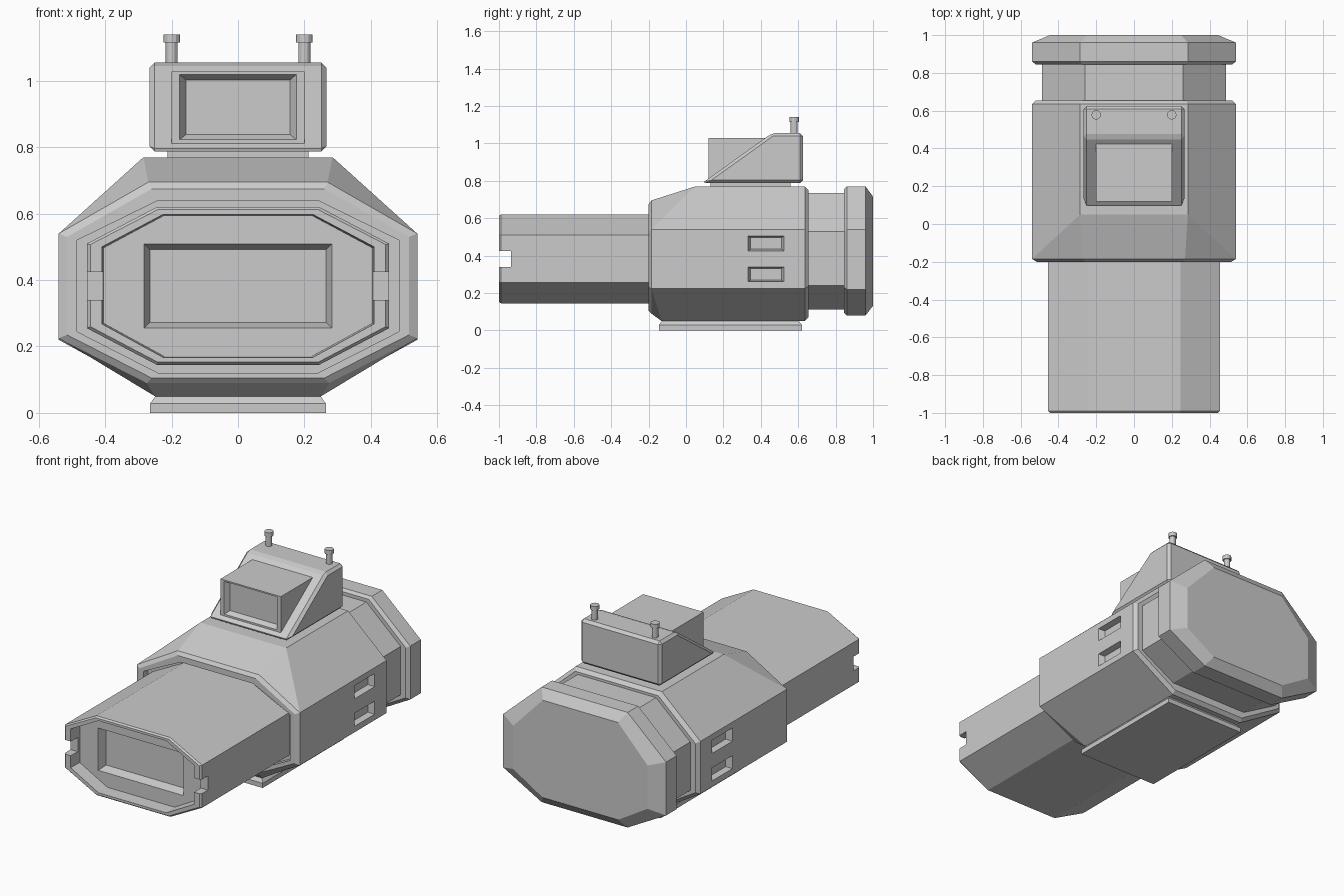
import bpy, bmesh

if "Cube" in bpy.data.objects:
    bpy.data.objects.remove(bpy.data.objects["Cube"])


def octagon(y, hx, top, bottom, side, y_side=None, y_bottom=None):
    """Eight-sided ring: top/bottom = (half width, z), side = (low z, high z)."""
    ys = y if y_side is None else y_side
    yb = y if y_bottom is None else y_bottom
    (tw, tz), (bw, bz), (lo, hi) = top, bottom, side
    return [(-bw, yb, bz), (bw, yb, bz), (hx, ys, lo), (hx, ys, hi),
            (tw, y, tz), (-tw, y, tz), (-hx, ys, hi), (-hx, ys, lo)]


def rect_y(y, hx, z0, z1):
    return [(-hx, y, z0), (hx, y, z0), (hx, y, z1), (-hx, y, z1)]


def rect_x(x, y0, y1, z0, z1):
    return [(x, y0, z0), (x, y1, z0), (x, y1, z1), (x, y0, z1)]


def rect_z(z, hx, y0, y1):
    return [(-hx, y0, z), (hx, y0, z), (hx, y1, z), (-hx, y1, z)]


def loft(name, rings):
    """Skin a closed solid through rings with equal point counts."""
    bm = bmesh.new()
    loops = [[bm.verts.new(p) for p in r] for r in rings]
    n = len(rings[0])
    for a, b in zip(loops, loops[1:]):
        for i in range(n):
            j = (i + 1) % n
            bm.faces.new((a[i], a[j], b[j], b[i]))
    bm.faces.new(loops[0])
    bm.faces.new(loops[-1])
    bmesh.ops.remove_doubles(bm, verts=bm.verts[:], dist=1e-5)
    bmesh.ops.recalc_face_normals(bm, faces=bm.faces[:])
    me = bpy.data.meshes.new(name)
    bm.to_mesh(me)
    bm.free()
    ob = bpy.data.objects.new(name, me)
    bpy.context.collection.objects.link(ob)
    return ob


def apply(ob, mod):
    bpy.context.view_layer.objects.active = ob
    bpy.ops.object.modifier_apply(modifier=mod.name)


def cut(ob, rings):
    cutter = loft("cutter", rings)
    cutter.hide_render = True
    mod = ob.modifiers.new("cut", 'BOOLEAN')
    mod.operation, mod.solver, mod.object = 'DIFFERENCE', 'EXACT', cutter
    apply(ob, mod)
    bpy.data.objects.remove(cutter)


def bevel(ob, width):
    mod = ob.modifiers.new("bevel", 'BEVEL')
    mod.width, mod.segments = width, 1
    apply(ob, mod)


# Main body with sloped nose and a groove around the barrel
body = loft("body", [
    octagon(-0.16, 0.485, (0.24, 0.64), (0.24, 0.12), (0.245, 0.52)),
    octagon(-0.20, 0.485, (0.24, 0.64), (0.24, 0.12), (0.245, 0.52)),
    octagon(-0.20, 0.515, (0.26, 0.675), (0.26, 0.105), (0.235, 0.53)),
    octagon(-0.185, 0.54, (0.27, 0.695), (0.275, 0.09), (0.225, 0.54)),
    octagon(0.05, 0.54, (0.285, 0.77), (0.25, 0.05), (0.225, 0.54),
            y_side=-0.185, y_bottom=-0.13),
    octagon(0.635, 0.54, (0.285, 0.77), (0.25, 0.05), (0.225, 0.54)),
    octagon(0.655, 0.52, (0.275, 0.75), (0.245, 0.07), (0.235, 0.53))])

# Two tapered side slots on each flank
for s in (-1, 1):
    for z in (0.30, 0.465):
        cut(body, [rect_x(s * 0.56, 0.325, 0.53, z - 0.044, z + 0.044),
                   rect_x(s * 0.505, 0.345, 0.51, z - 0.031, z + 0.031)])

# Hollow barrel with display recess and side notches
barrel = loft("barrel", [
    octagon(-0.15, 0.455, (0.245, 0.62), (0.245, 0.145), (0.255, 0.51)),
    octagon(-0.99, 0.455, (0.245, 0.62), (0.245, 0.145), (0.255, 0.51)),
    octagon(-1.0, 0.445, (0.242, 0.612), (0.242, 0.153), (0.26, 0.507)),
    octagon(-1.0, 0.41, (0.225, 0.598), (0.225, 0.167), (0.268, 0.5)),
    octagon(-0.92, 0.405, (0.222, 0.595), (0.222, 0.17), (0.27, 0.497))])
cut(barrel, [rect_y(-0.93, 0.286, 0.252, 0.512),
             rect_y(-0.87, 0.265, 0.273, 0.492)])
for s in (-1, 1):
    cut(barrel, [rect_x(s * 0.38, -1.05, -0.935, 0.34, 0.425),
                 rect_x(s * 0.50, -1.05, -0.935, 0.34, 0.425)])

# Rear neck and chamfered end cap
loft("rear_neck", [octagon(y, 0.487, (0.26, 0.735), (0.26, 0.112), (0.24, 0.53))
                   for y in (0.62, 0.87)])
loft("rear_cap", [
    octagon(0.845, 0.52, (0.275, 0.755), (0.275, 0.095), (0.23, 0.53)),
    octagon(0.86, 0.54, (0.285, 0.77), (0.285, 0.08), (0.22, 0.54)),
    octagon(0.96, 0.54, (0.285, 0.77), (0.285, 0.08), (0.22, 0.54)),
    octagon(1.0, 0.445, (0.25, 0.715), (0.25, 0.132), (0.25, 0.51))])

# Foot rail under the body
loft("foot", [rect_z(0.0, 0.265, -0.145, 0.62),
              rect_z(0.028, 0.265, -0.145, 0.62),
              rect_z(0.055, 0.245, -0.125, 0.60)])

# Sight on top: mounting plate, wedge housing, window box
loft("sight_mount", [rect_z(0.76, 0.212, 0.13, 0.56),
                     rect_z(0.79, 0.212, 0.13, 0.56)])
wedge = [(0.085, 0.787), (0.625, 0.787), (0.625, 1.055), (0.46, 1.055)]
housing = loft("sight_housing", [[(x, y, z) for y, z in wedge]
                                 for x in (-0.267, 0.267)])
bevel(housing, 0.016)
window = loft("sight_window", [rect_y(0.12, 0.2, 0.812, 1.028),
                               rect_y(0.43, 0.2, 0.812, 1.028)])
cut(window, [rect_y(0.11, 0.182, 0.818, 1.025),
             rect_y(0.15, 0.157, 0.838, 1.003)])

# Small pins on top of the sight
for s in (-1, 1):
    for part, r, z0, z1 in (("pin_shaft", 0.018, 1.04, 1.12),
                            ("pin_head", 0.025, 1.115, 1.14)):
        bpy.ops.mesh.primitive_cylinder_add(
            vertices=12, radius=r, depth=z1 - z0,
            location=(s * 0.2, 0.578, (z0 + z1) / 2))
        bpy.context.object.name = part
